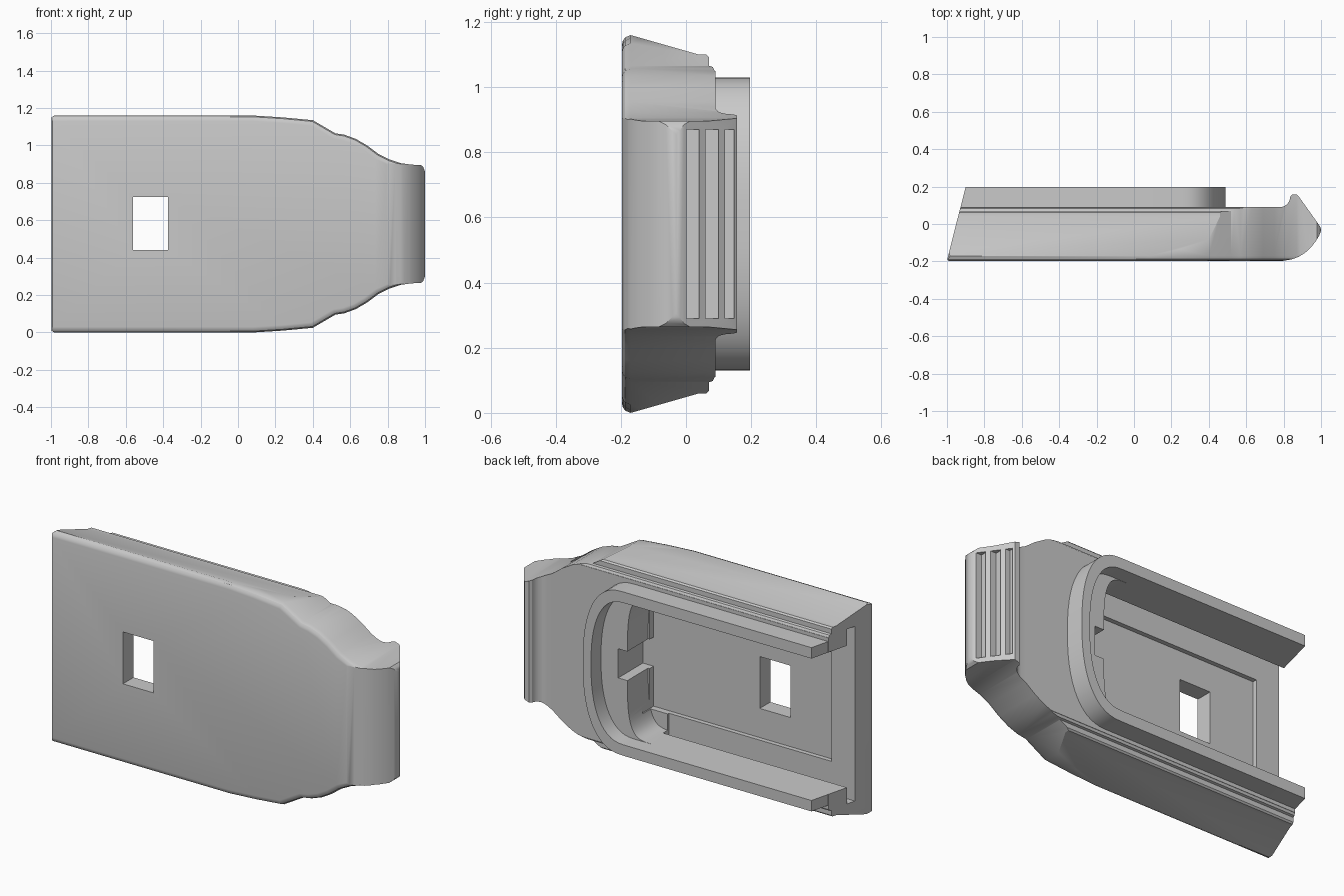
import bpy, bmesh, math
from mathutils import Vector

if "Cube" in bpy.data.objects:
    bpy.data.objects.remove(bpy.data.objects["Cube"])

ZC = 0.58  # mirror height
grey = bpy.data.materials.new("plain_grey")
grey.diffuse_color = (0.59, 0.59, 0.59, 1)
grey.use_nodes = True
grey.node_tree.nodes["Principled BSDF"].inputs["Base Color"].default_value = grey.diffuse_color


def loft(name, rings):
    """Solid through rings of 3D points, capped at both ends."""
    bm = bmesh.new()
    vs = [[bm.verts.new(p) for p in r] for r in rings]
    n = len(vs[0])
    for a, b in zip(vs, vs[1:]):
        for i in range(n):
            j = (i + 1) % n
            bm.faces.new((a[i], a[j], b[j], b[i]))
    bm.faces.new(vs[0])
    bm.faces.new(vs[-1])
    bmesh.ops.recalc_face_normals(bm, faces=bm.faces)
    me = bpy.data.meshes.new(name)
    bm.to_mesh(me)
    bm.free()
    ob = bpy.data.objects.new(name, me)
    bpy.context.collection.objects.link(ob)
    me.materials.append(grey)
    return ob


def slab_y(name, pts, y0, y1):
    return loft(name, [[(x, y, z) for x, z in pts] for y in (y0, y1)])


def slab_z(name, pts, z0, z1):
    return loft(name, [[(x, y, z) for x, y in pts] for z in (z0, z1)])


def box(name, x0, x1, y0, y1, z0, z1):
    return slab_z(name, [(x0, y0), (x1, y0), (x1, y1), (x0, y1)], z0, z1)


def combine(ob, other, op):
    m = ob.modifiers.new("b", 'BOOLEAN')
    m.object, m.operation, m.solver = other, op, 'EXACT'
    bpy.context.view_layer.objects.active = ob
    bpy.ops.object.modifier_apply(modifier=m.name)
    bpy.data.objects.remove(other)


def inset(pts, d):
    """Move a closed outline inwards by d with mitred corners."""
    out, n = [], len(pts)
    area = sum(pts[i - 1][0] * pts[i][1] - pts[i][0] * pts[i - 1][1] for i in range(n))
    s = 1 if area > 0 else -1
    for i in range(n):
        a, p, b = (Vector(pts[k % n]) for k in (i - 1, i, i + 1))
        u, v = (p - a).normalized(), (b - p).normalized()
        n1, n2 = Vector((-u.y, u.x)) * s, Vector((-v.y, v.x)) * s
        out.append(tuple(p + (n1 + n2) * d / (1 + n1.dot(n2))))
    return out


def mirror(top):
    return top + [(x, 2 * ZC - z) for x, z in reversed(top)]


def arch(x0, xs, rx, rz, e=2.4, n=14):
    """Slot outline, flat at x0, rounded at the +x end."""
    top = [(x0, ZC + rz)]
    for i in range(n):
        t = math.pi / 2 * (1 - i / n)
        top.append((xs + rx * math.cos(t) ** (2 / e) if i else xs,
                    ZC + rz * math.sin(t) ** (2 / e)))
    return mirror(top)


# body: front outline with a rounded front edge
outline = mirror([(-1.2, 1.16), (0.08, 1.16), (0.24, 1.15), (0.4, 1.135),
                  (0.52, 1.065), (0.57, 1.057), (0.63, 1.035), (0.69, 1.0), (0.75, 0.955),
                  (0.81, 0.925), (0.87, 0.905), (0.93, 0.897), (1.1, 0.892)])
rings = [[(x, y, z) for x, z in (inset(outline, d) if d else outline)]
         for y, d in ((-0.197, 0.03), (-0.194, 0.017), (-0.187, 0.007), (-0.17, 0), (0.18, 0))]
body = loft("base_plate", rings)

# body: side profile with the rounded nose and hook
nose = [(0.8, -0.196), (0.84, -0.19), (0.88, -0.176), (0.915, -0.154), (0.947, -0.124),
        (0.972, -0.092), (0.99, -0.062), (0.998, -0.042), (1, -0.03), (0.997, -0.018), (0.988, -0.003)]
hook = [(0.78 + 0.055 * math.sin(t), 0.145 - 0.055 * math.cos(t))
        for t in (math.pi / 2 * i / 6 for i in range(6, -1, -1))]
profile = ([(-0.97, -0.25), (0.7, -0.25)] + nose + [(0.88, 0.148), (0.872, 0.157), (0.845, 0.157)]
           + hook + [(-0.928, 0.09), (-0.997, -0.183), (-0.998, -0.188), (-0.994, -0.194)])
combine(body, slab_z("cut", profile, -0.1, 1.3), 'INTERSECT')

# body: rounded ends, left corners and nose corners
ends = mirror([(-1.01, 1.135), (-0.997, 1.15), (-0.975, 1.166), (-0.95, 1.2), (0.9, 1.2),
               (0.95, 0.92), (0.975, 0.898), (0.99, 0.885), (0.998, 0.865), (1.01, 0.8)])
combine(body, slab_y("cut", ends, -0.4, 0.4), 'INTERSECT')

# body: sloping sides
half = [(-0.3, 1.17), (-0.17, 1.16), (0.04, 1.1), (0.062, 1.1), (0.07, 1.092),
        (0.07, 1.066), (0.082, 1.062), (0.088, 1.05), (0.25, 1.04)]
section = mirror(half)
combine(body, loft("cut", [[(x, y, z) for y, z in section] for x in (-1.3, 1.3)]), 'INTERSECT')

# raised rim with a slanted open end
rim = arch(-1, 0.25, 0.24, 0.45)
combine(body, loft("rim", [[(-1 + 0.25 * (y + 0.2) if x == -1 else x, y, z) for x, z in rim]
                           for y in (0.03, 0.197)]), 'UNION')

# channel: neck, undercut slot and shallow floor recess
combine(body, slab_y("cut", arch(-1.2, 0.24, 0.2, 0.39), 0.11, 0.3), 'DIFFERENCE')
combine(body, slab_y("cut", arch(-1.2, 0.12, 0.16, 0.39, 4), -0.07, 0.15), 'DIFFERENCE')
combine(body, box("cut", -1.2, 0.16, -0.08, -0.03, 0.1, 1.06), 'DIFFERENCE')
combine(body, box("cut", -0.83, 0.27, -0.105, 0.0, 0.28, 0.88), 'DIFFERENCE')
combine(body, box("cut", 0.1, 0.335, -0.104, 0.15, 0.5, 0.66), 'DIFFERENCE')

# window through the floor
combine(body, box("cut", -0.562, -0.375, -0.3, 0.0, 0.44, 0.725), 'DIFFERENCE')

# grip grooves on the nose
for y0, y1 in ((0.002, 0.04), (0.06, 0.1), (0.12, 0.148)):
    x = 0.985 - 0.71 * y1 - 0.006
    combine(body, box("cut", x, 1.1, y0, y1, 0.29, 0.87), 'DIFFERENCE')

# smooth shading with sharp edges kept
bpy.ops.object.select_all(action='DESELECT')
body.select_set(True)
bpy.context.view_layer.objects.active = body
bpy.ops.object.shade_smooth_by_angle(angle=math.radians(30))
